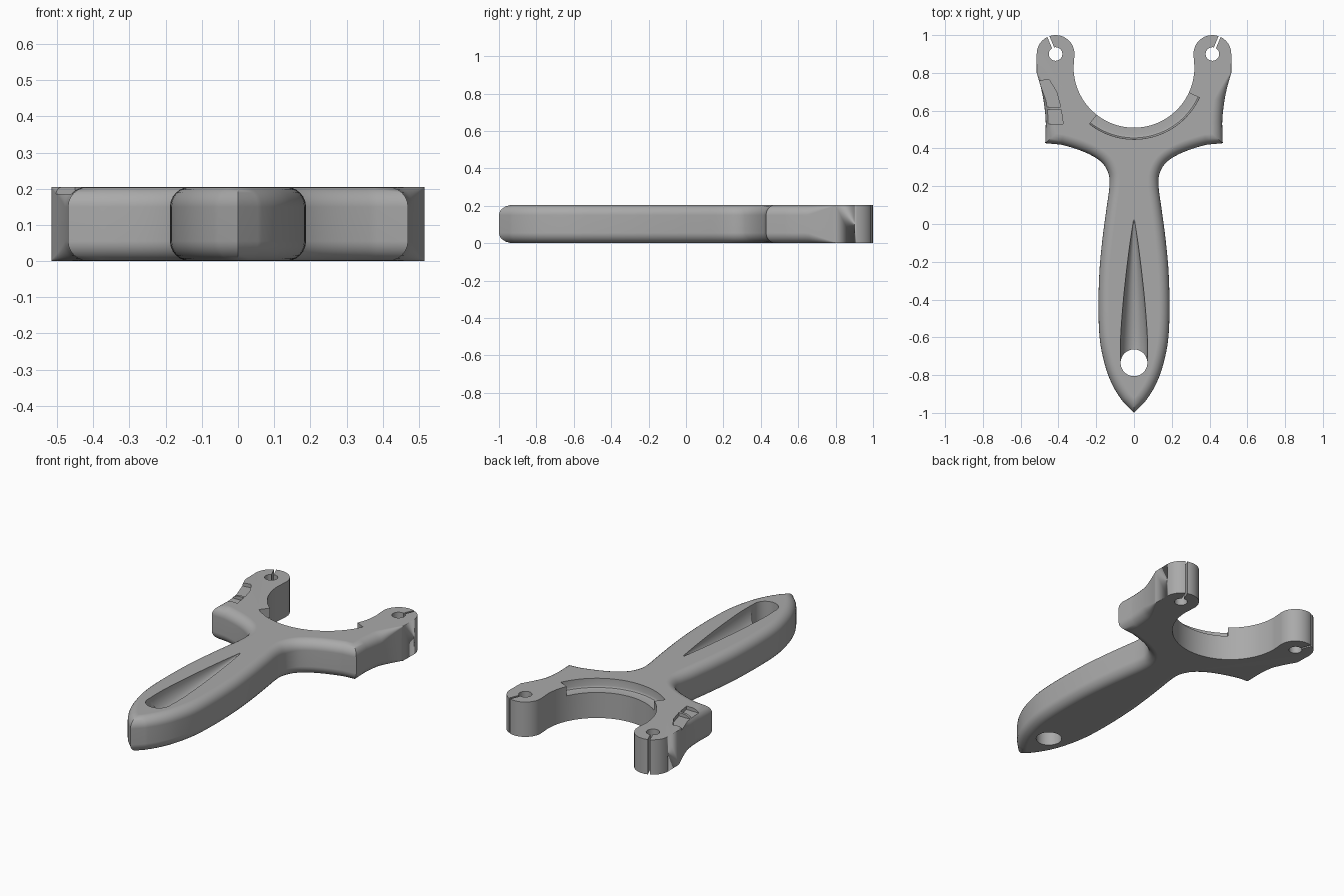
import bpy, bmesh
from math import sin, cos, pi, radians, hypot
from mathutils import Vector

if "Cube" in bpy.data.objects:
    bpy.data.objects.remove(bpy.data.objects["Cube"])

H = 0.205          # thickness
U = (0, 0.83)      # centre of the fork opening
R = 0.32           # radius of the fork opening
PRONG = (0.415, 0.9)

grey = bpy.data.materials.new("plain grey")
grey.use_nodes = True
colour = (0.4, 0.4, 0.4, 1)
grey.diffuse_color = colour
grey.node_tree.nodes["Principled BSDF"].inputs["Base Color"].default_value = colour


def loft(name, rings):
    """Closed solid through a list of rings with equal point counts."""
    bm = bmesh.new()
    rows = [[bm.verts.new(p) for p in ring] for ring in rings]
    n = len(rows[0])
    for a, b in zip(rows, rows[1:]):
        for i in range(n):
            j = (i + 1) % n
            bm.faces.new((a[i], a[j], b[j], b[i]))
    bm.faces.new(rows[0][::-1])
    bm.faces.new(rows[-1])
    bmesh.ops.remove_doubles(bm, verts=bm.verts, dist=0.0002)
    bmesh.ops.recalc_face_normals(bm, faces=bm.faces)
    mesh = bpy.data.meshes.new(name)
    bm.to_mesh(mesh)
    bm.free()
    mesh.materials.append(grey)
    ob = bpy.data.objects.new(name, mesh)
    bpy.context.collection.objects.link(ob)
    return ob


def prism(name, pts, z0, z1):
    return loft(name, [[(x, y, z) for x, y in pts] for z in (z0, z1)])


def arc(c, r, a0, a1, n):
    angles = [radians(a0 + (a1 - a0) * i / n) for i in range(n + 1)]
    return [(c[0] + r * cos(a), c[1] + r * sin(a)) for a in angles]


def spline(pts, whole, steps=5):
    """Smooth path; segments listed in whole stay undivided."""
    p = [Vector(q) for q in pts]
    out = []
    for i in range(len(p) - 1):
        a, b, c, d = p[max(i - 1, 0)], p[i], p[i + 1], p[min(i + 2, len(p) - 1)]
        n = 1 if i in whole else steps
        for k in range(n):
            t = k / n
            q = (2 * b + (c - a) * t + (2 * a - 5 * b + 4 * c - d) * t ** 2
                 + (3 * b - a - 3 * c + d) * t ** 3) / 2
            out.append((q.x, q.y))
    return out


# Right half of the outline, from the fork opening round to the handle tip
side = spline([(.515, .8), (.49, .71), (.474, .62), (.467, .53), (.47, .428)], {3})
grip = spline([(.47, .428), (.385, .42), (.26, .38), (.175, .33), (.136, .27),
               (.13, .2), (.146, .08), (.166, -.07), (.183, -.25), (.188, -.45),
               (.18, -.62), (.15, -.76), (.11, -.86), (.055, -.945), (0, -1)], {0, 13})
half = arc(U, R, -90, 0, 28) + arc(PRONG, 0.1, 185, 0, 28) + side + grip
outline = half + [(0, -1)] + [(-x, y) for x, y in half[:0:-1]]


def rounding(x, y):
    if hypot(x - U[0], y - U[1]) < R + 0.01:
        return 0
    return 0.055 * min(1, max(0, (0.81 - y) / 0.16))


def inward(i):
    """Mitred inward direction at an outline point."""
    a, b, c = (Vector(outline[k % len(outline)]) for k in (i - 1, i, i + 1))
    u, v = (b - a).normalized(), (c - b).normalized()
    n1, n2 = Vector((u.y, -u.x)), Vector((v.y, -v.x))
    return (n1 + n2) / (1 + n1.dot(n2))


dirs = [inward(i) for i in range(len(outline))]


def layer(t, top):
    ring = []
    for (x, y), d in zip(outline, dirs):
        r = rounding(x, y)
        z, s = r * (1 - cos(t)), r * (1 - sin(t))
        ring.append((x + d.x * s, y + d.y * s, H - z if top else z))
    return ring


turns = [pi / 2 * k / 6 for k in range(7)]
body = loft("slingshot_frame", [layer(t, False) for t in turns]
            + [layer(t, True) for t in reversed(turns)])

cutters = []

# Band holes and slits in the prongs
for s in (1, -1):
    cx, cy = s * PRONG[0], PRONG[1]
    cutters.append(prism("band_hole", arc((cx, cy), 0.036, 0, 345, 23), -.1, .4))
    d = Vector((s * .38, .92)).normalized()
    n = Vector((-d.y, d.x)) * 0.006
    c = Vector((cx, cy))
    e = c + d * .15
    cutters.append(prism("band_slit", [tuple(q) for q in (c + n, c - n, e - n, e + n)], -.1, .4))

# Stepped ledge round the fork opening
ledge = [(.25, .3), (.25, .15), (.362, .15), (.374, .154), (.381, .165), (.383, .3)]
cutters.append(loft("ledge_cut", [
    [(U[0] + r * cos(a), U[1] + r * sin(a), z) for r, z in ledge]
    for a in (radians(232 + 103 * i / 32) for i in range(33))]))

# Shallow finger recesses on the right prong, with a rib between
cutters.append(prism("upper_recess", [(-.56, .75), (-.45, .765), (-.41, .7),
                                      (-.388, .62), (-.56, .62)], H - .02, .3))
cutters.append(prism("lower_recess", [(-.56, .605), (-.386, .605),
                                      (-.375, .53), (-.56, .53)], H - .02, .3))

# Teardrop groove and lanyard hole in the handle
rings = []
for y, w in spline([(.02, .003), (-.1, .021), (-.25, .04), (-.4, .056),
                    (-.55, .068), (-.65, .072), (-.73, .07), (-.731, .07)], {6}, 4):
    bowl = [(w * cos(a), y, H + 1.4 * w * sin(a))
            for a in (pi + pi * k / 12 for k in range(13))]
    rings.append([(-w, y, .3)] + bowl + [(w, y, .3)])
cutters.append(loft("handle_groove", rings))
cutters.append(prism("lanyard_hole", arc((0, -.735), .071, 0, 350, 35), -.1, .4))

# Cut everything out, then shade
bpy.context.view_layer.objects.active = body
body.select_set(True)
for cut in cutters:
    mod = body.modifiers.new("cut", "BOOLEAN")
    mod.operation, mod.solver, mod.object = "DIFFERENCE", "EXACT", cut
    bpy.ops.object.modifier_apply(modifier=mod.name)
    bpy.data.objects.remove(cut)
bpy.ops.object.shade_smooth_by_angle(angle=radians(35))
weighted = body.modifiers.new("even shading", "WEIGHTED_NORMAL")
weighted.keep_sharp = True
